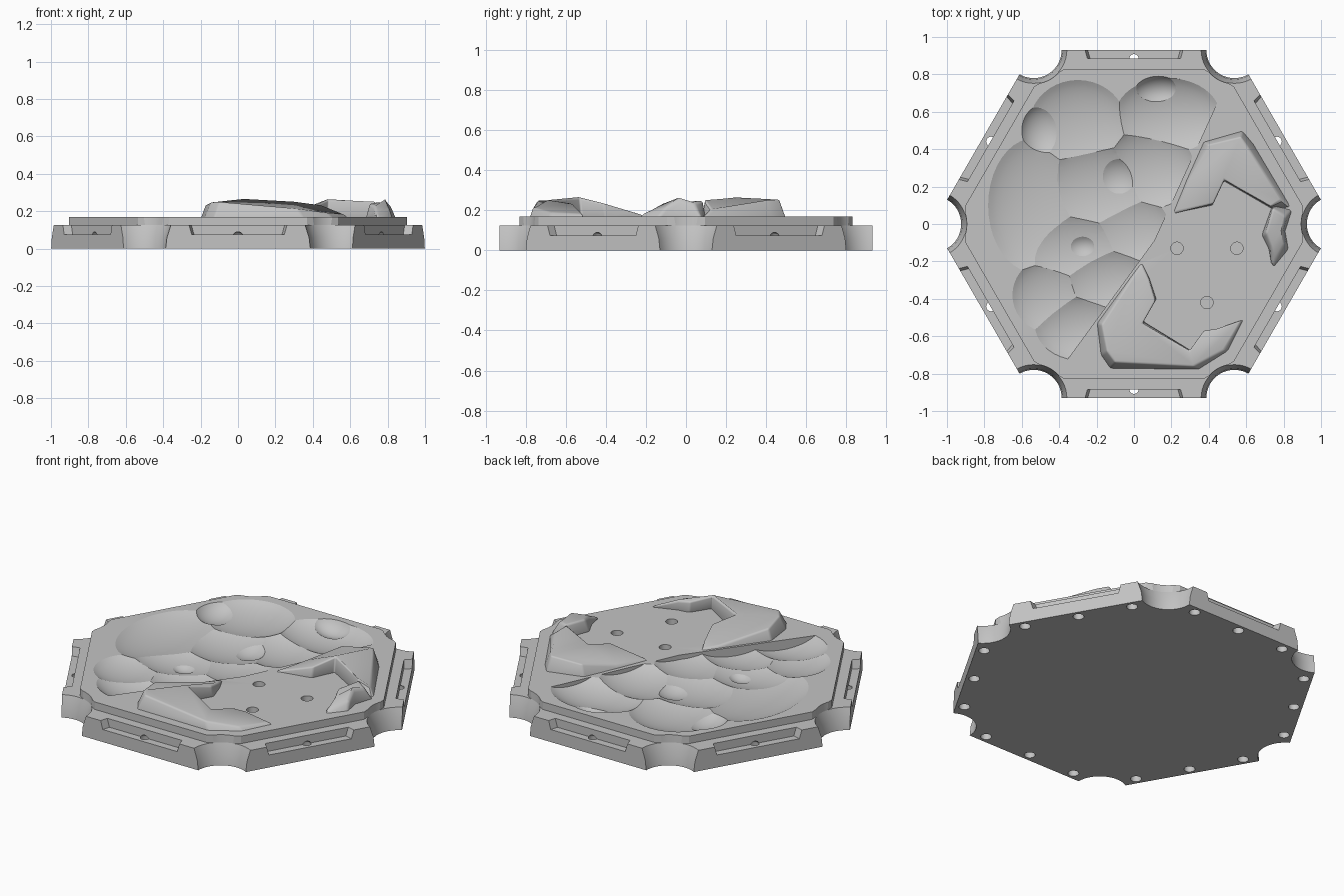
import bpy, bmesh
from math import sin, cos, pi, radians, sqrt
from mathutils import Matrix, Vector

if "Cube" in bpy.data.objects:
    bpy.data.objects.remove(bpy.data.objects["Cube"], do_unlink=True)

stone = bpy.data.materials.new("stone_grey")
stone.use_nodes = True
GREY = (0.55, 0.55, 0.55, 1)
stone.diffuse_color = GREY
stone.node_tree.nodes["Principled BSDF"].inputs["Base Color"].default_value = GREY

FLOOR = 0.17   # raised floor height
LEDGE = 0.125  # outer ledge height


def finish(name, bm):
    bmesh.ops.recalc_face_normals(bm, faces=bm.faces)
    mesh = bpy.data.meshes.new(name)
    bm.to_mesh(mesh)
    bm.free()
    mesh.materials.append(stone)
    ob = bpy.data.objects.new(name, mesh)
    bpy.context.collection.objects.link(ob)
    return ob


def activate(ob):
    bpy.ops.object.select_all(action='DESELECT')
    ob.select_set(True)
    bpy.context.view_layer.objects.active = ob


def smooth(ob, angle):
    activate(ob)
    bpy.ops.object.shade_smooth_by_angle(angle=radians(angle))


def combine(ob, other, operation):
    other.hide_render = True
    mod = ob.modifiers.new("combine", 'BOOLEAN')
    mod.operation, mod.object, mod.solver = operation, other, 'EXACT'
    mod.use_self = True
    activate(ob)
    bpy.ops.object.modifier_apply(modifier=mod.name)
    bpy.data.objects.remove(other, do_unlink=True)


def loft(bm, rings):
    """Closed solid through rings of equal length."""
    loops = [[bm.verts.new(p) for p in r] for r in rings]
    n = len(loops[0])
    for a, b in zip(loops, loops[1:]):
        for i in range(n):
            j = (i + 1) % n
            bm.faces.new((a[i], a[j], b[j], b[i]))
    bm.faces.new(loops[0][::-1])
    bm.faces.new(loops[-1])


def circle(x, y, z, r, n=48):
    return [(x + r * cos(2 * pi * i / n), y + r * sin(2 * pi * i / n), z) for i in range(n)]


def hexagon(apothem, z, trim=0):
    """Hexagon with points on the x axis, corners trimmed by a length."""
    pts = [Vector((cos(k * pi / 3), sin(k * pi / 3), 0)) * apothem / cos(pi / 6) for k in range(6)]
    out = []
    for k, p in enumerate(pts):
        for q in ([pts[k - 1], pts[(k + 1) % 6]] if trim else [p]):
            v = p + (q - p).normalized() * trim
            out.append((v.x, v.y, z))
    return out


# Base and raised floor
bm = bmesh.new()
loft(bm, [hexagon(0.93, 0), hexagon(0.93, LEDGE)])
body = finish("hex_base", bm)
bm = bmesh.new()
loft(bm, [hexagon(0.83, 0.05, 0.109), hexagon(0.83, FLOOR, 0.109)])
combine(body, finish("raised_floor", bm), 'UNION')

# Corner notches, edge slots and sockets
bm = bmesh.new()
corner = 0.93 / cos(pi / 6)
for k in range(6):
    a = k * pi / 3
    x, y = corner * cos(a), corner * sin(a)
    profile = [(-0.05, 0.15), (0, 0.15), (0.06, 0.157), (LEDGE, 0.178), (0.25, 0.185)]
    loft(bm, [circle(x, y, z, r) for z, r in profile])
    turn = Matrix.Rotation(a, 4, 'Z')
    slot = []
    for top in (0, 1):
        near, far = 0.235 + 0.017 * top, 0.253 + 0.017 * top
        z = (0.075, LEDGE + 0.01)[top]
        slot.append([turn @ Vector(p) for p in
                     ((-near, -0.885, z), (-far, -0.95, z), (far, -0.95, z), (near, -0.885, z))])
    loft(bm, slot)
    for off in (-0.31, 0, 0.31):
        c = turn @ Vector((off, -0.883, 0))
        dome = [(0.06 + 0.03 * sin(t), 0.03 * cos(t)) for t in (0, 0.4, 0.8, 1.2, 1.5)]
        loft(bm, [circle(c.x, c.y, z, r, 32) for z, r in [(-0.05, 0.03)] + dome])
# Peg holes in the floor
for x, y in ((0.23, -0.13), (0.55, -0.13), (0.39, -0.42)):
    loft(bm, [circle(x, y, z, 0.033, 32) for z in (0.11, 0.25)])
combine(body, finish("fitting_cutter", bm), 'DIFFERENCE')

# Sunken scalloped ground: x, y, rim radii, depth
SCOOPS = [
    (-0.3, 0.53, 0.26, 0.24, 0.05), (0.18, 0.58, 0.28, 0.2, 0.055),
    (-0.53, 0.1, 0.25, 0.36, 0.05), (-0.2, 0.2, 0.3, 0.24, 0.06),
    (0.08, 0.3, 0.24, 0.22, 0.055), (-0.03, -0.03, 0.22, 0.2, 0.045),
    (-0.32, -0.12, 0.28, 0.2, 0.055), (-0.45, -0.38, 0.2, 0.2, 0.045),
    (-0.15, -0.3, 0.24, 0.2, 0.06), (-0.28, -0.54, 0.25, 0.19, 0.06),
    (-0.48, 0.5, 0.12, 0.14, 0.055), (0.13, 0.7, 0.13, 0.09, 0.06),
    (-0.1, 0.24, 0.14, 0.14, 0.07), (-0.28, -0.12, 0.11, 0.09, 0.07),
]
CLIFFS = [((-0.36, -0.73), (0.02, -0.21)), ((0.19, 0.09), (0.455, 0.67))]
bm = bmesh.new()
for x, y, rx, ry, d in SCOOPS:
    grow = 1 / sqrt(0.75)
    m = Matrix.Translation((x, y, FLOOR + d)) @ Matrix.Diagonal((rx * grow, ry * grow, 2 * d, 1))
    bmesh.ops.create_uvsphere(bm, u_segments=40, v_segments=24, radius=1, matrix=m)
for a, b in CLIFFS:
    geom = bm.verts[:] + bm.edges[:] + bm.faces[:]
    normal = (b[1] - a[1], a[0] - b[0], 0)
    bmesh.ops.bisect_plane(bm, geom=geom, plane_co=(*a, 0), plane_no=normal, clear_outer=True)
    bmesh.ops.holes_fill(bm, edges=[e for e in bm.edges if e.is_boundary], sides=0)
combine(body, finish("ground_cutter", bm), 'DIFFERENCE')
smooth(body, 12)


# Rocks: outline x, y, inset towards the middle, top height
def rock(name, middle, outline):
    bm = bmesh.new()
    c = Vector(middle)
    low, high = [], []
    for x, y, t, z in outline:
        p = Vector((x, y))
        low.append((x, y, 0.16))
        high.append((*p.lerp(c, t), z))
    loft(bm, [low, high])
    ob = finish(name, bm)
    bev = ob.modifiers.new("soft_edges", 'BEVEL')
    bev.width, bev.segments, bev.limit_method = 0.02, 3, 'ANGLE'
    bev.angle_limit = radians(25)
    activate(ob)
    bpy.ops.object.modifier_apply(modifier=bev.name)
    smooth(ob, 35)


rock("back_rock", (0.54, 0.33), [
    (0.2, 0.05, 0.05, 0.175), (0.42, 0.1, 0.04, 0.235), (0.48, 0.23, 0.06, 0.262),
    (0.74, 0.08, 0.05, 0.255), (0.85, 0.08, 0.2, 0.2), (0.64, 0.43, 0.25, 0.25),
    (0.58, 0.5, 0.2, 0.255), (0.37, 0.44, 0.15, 0.235), (0.28, 0.24, 0.05, 0.185)])

rock("side_rock", (0.76, -0.02), [
    (0.74, 0.1, 0.1, 0.25), (0.68, -0.06, 0.3, 0.245), (0.72, -0.14, 0.2, 0.225),
    (0.74, -0.25, 0.15, 0.185), (0.83, -0.14, 0.3, 0.215), (0.81, -0.04, 0.3, 0.25),
    (0.85, 0.08, 0.4, 0.235)])

rock("front_rock", (0.02, -0.6), [
    (0.04, -0.2, 0.04, 0.178), (-0.02, -0.28, 0.06, 0.185), (-0.2, -0.53, 0.12, 0.235),
    (-0.18, -0.7, 0.18, 0.25), (-0.13, -0.775, 0.2, 0.25), (0.35, -0.78, 0.1, 0.215),
    (0.51, -0.68, 0.06, 0.19), (0.59, -0.51, 0.02, 0.18), (0.45, -0.56, 0.02, 0.225),
    (0.38, -0.57, 0.02, 0.235), (0.31, -0.68, 0.05, 0.25), (0.05, -0.52, 0.15, 0.263),
    (0.12, -0.4, 0.06, 0.235), (0.08, -0.28, 0.04, 0.2)])
